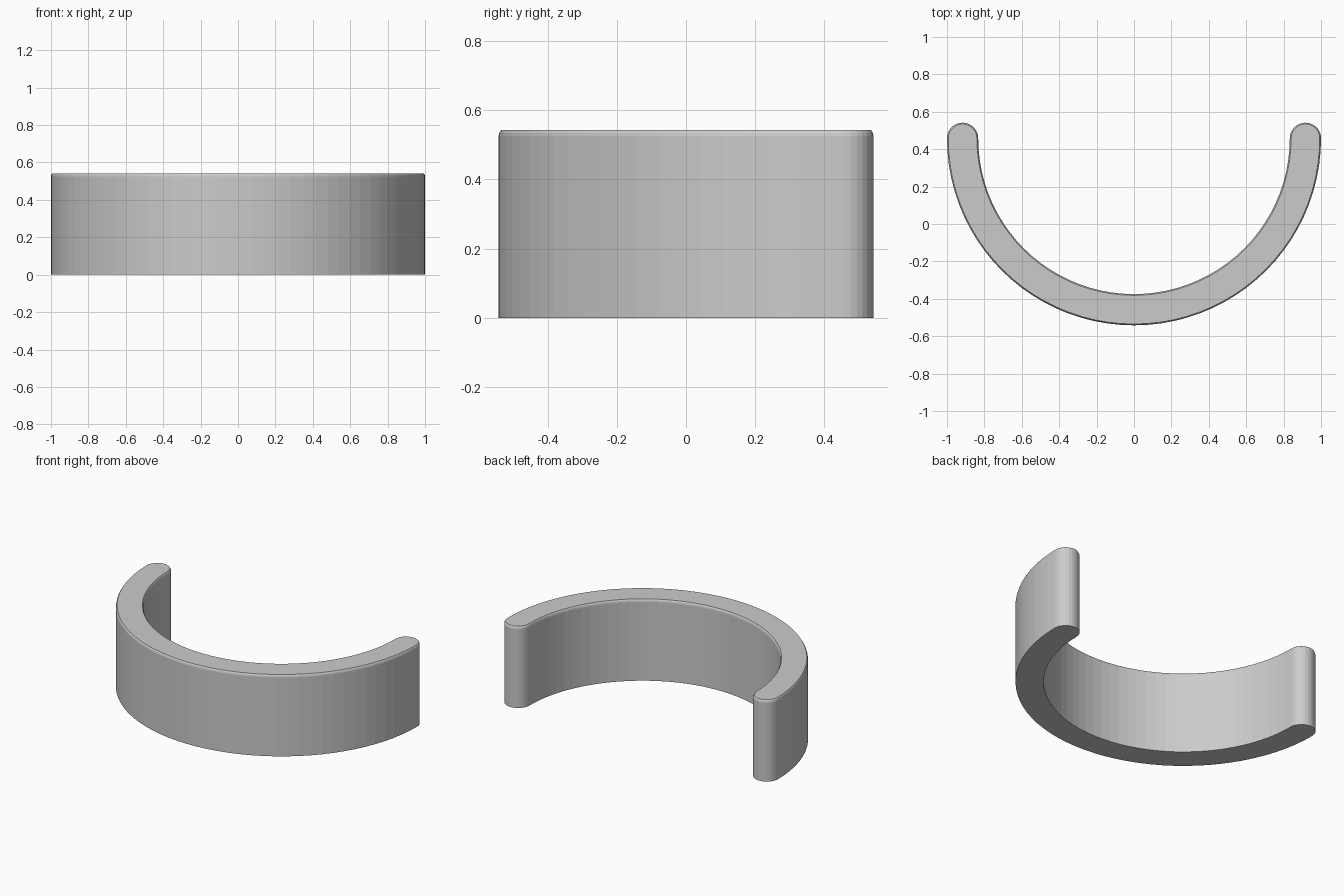
import bpy, bmesh
from math import sin, cos, pi

cube = bpy.data.objects.get("Cube")
if cube:
    bpy.data.objects.remove(cube, do_unlink=True)

HALF = 0.0835            # half of the wall thickness
MID = 1 - HALF           # radius of the wall's centre line
CENTRE_Y = (1 - HALF) / 2
HEIGHT = 0.542
ARC_STEPS, CAP_STEPS = 44, 14

grey = bpy.data.materials.new("light grey")
grey.use_nodes = True
colour = (0.6, 0.6, 0.6, 1)
grey.diffuse_color = colour
grey.node_tree.nodes["Principled BSDF"].inputs["Base Color"].default_value = colour


def arc(cx, radius, start, end, steps):
    """Points along an arc, last point left out."""
    angles = [start + (end - start) * i / steps for i in range(steps)]
    return [(cx + radius * cos(a), CENTRE_Y + radius * sin(a)) for a in angles]


def outline(inset):
    """Half ring with rounded ends, shrunk by the inset."""
    h = HALF - inset
    return (arc(0, MID + h, pi, 2 * pi, ARC_STEPS)
            + arc(MID, h, 0, pi, CAP_STEPS)
            + arc(0, MID - h, 2 * pi, pi, ARC_STEPS)
            + arc(-MID, h, 0, pi, CAP_STEPS))


# Curved wall: stacked outlines with a small rounded upper rim
bm = bmesh.new()
levels = [(0, 0), (0, HEIGHT - 0.017), (0.002, HEIGHT - 0.008), (0.007, HEIGHT)]
rings = [[bm.verts.new((x, y, z)) for x, y in outline(inset)] for inset, z in levels]
count = len(rings[0])
for low, high in zip(rings, rings[1:]):
    for i in range(count):
        j = (i + 1) % count
        bm.faces.new((low[i], low[j], high[j], high[i]))
bm.faces.new(rings[-1])
bm.faces.new(rings[0][::-1])
bmesh.ops.recalc_face_normals(bm, faces=bm.faces)

mesh = bpy.data.meshes.new("curved_wall")
bm.to_mesh(mesh)
bm.free()
mesh.materials.append(grey)
wall = bpy.data.objects.new("curved_wall", mesh)
bpy.context.collection.objects.link(wall)
